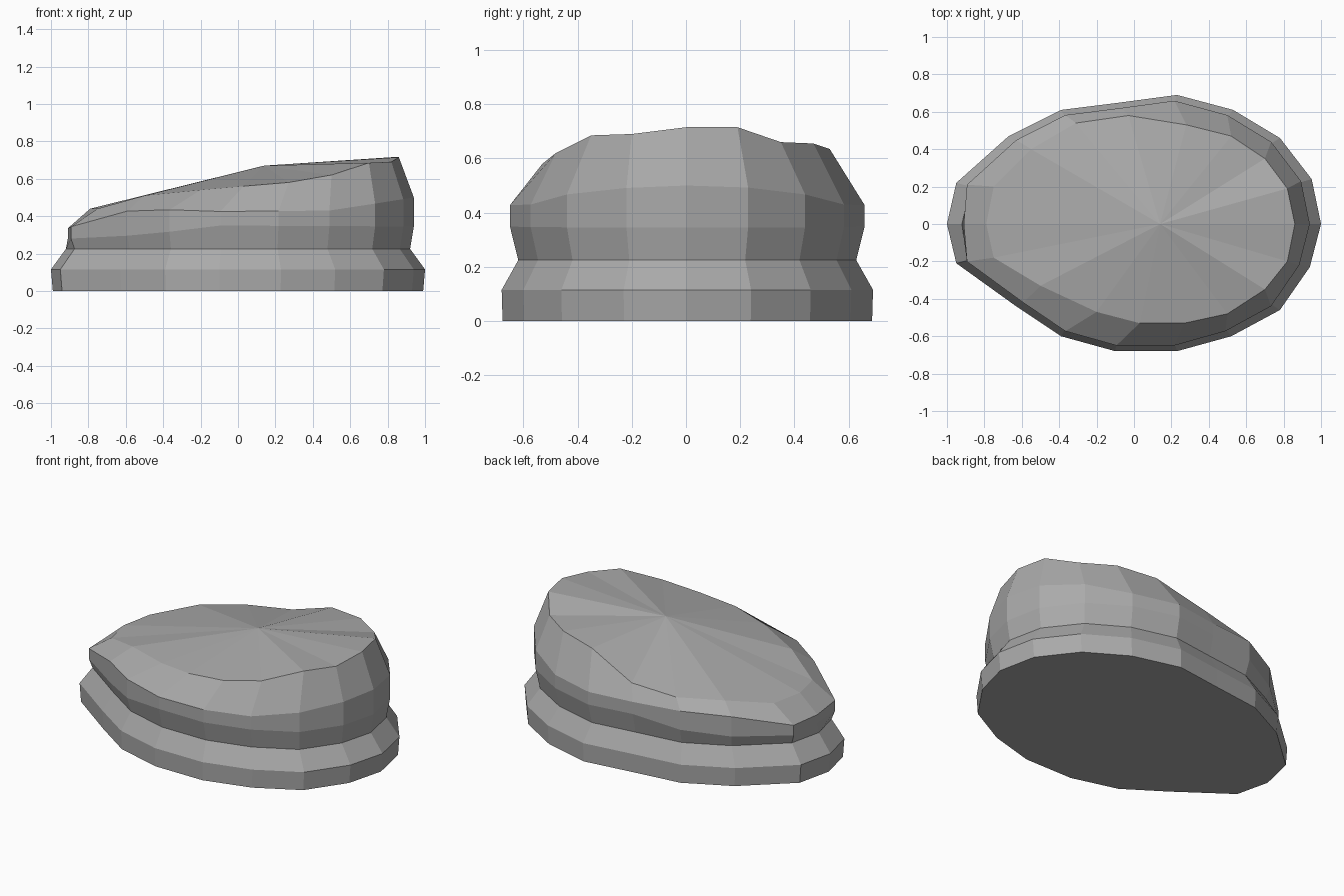
import bpy
import bmesh

cube = bpy.data.objects.get("Cube")
if cube:
    bpy.data.objects.remove(cube, do_unlink=True)


def make_material(name, colour):
    mat = bpy.data.materials.new(name)
    mat.use_nodes = True
    mat.diffuse_color = colour
    mat.node_tree.nodes["Principled BSDF"].inputs["Base Color"].default_value = colour
    return mat


def interpolate(stops, x):
    """Piecewise linear height along the length of the stone."""
    for (x0, z0), (x1, z1) in zip(stops, stops[1:]):
        if x <= x1:
            t = max(0, (x - x0) / (x1 - x0))
            return z0 + t * (z1 - z0)
    return stops[-1][1]


def add_ring(bm, points):
    return [bm.verts.new(p) for p in points]


def bridge(bm, lower, upper):
    for i in range(len(lower)):
        j = (i + 1) % len(lower)
        bm.faces.new((lower[i], lower[j], upper[j], upper[i]))


# Footprint of the lower ledge, counter-clockwise from the back left
outline = [
    (1, 0), (.95, .24), (.78, .46), (.53, .61), (.23, .69), (-.07, .65),
    (-.39, .61), (-.67, .47), (-.95, .22), (-1, 0), (-.95, -.21), (-.63, -.44),
    (-.39, -.6), (-.1, -.68), (.23, -.68), (.52, -.6), (.78, -.46), (.94, -.23),
]

# Rim of the sloping top, one point for each footprint corner
rim = [
    (.86, 0, .715), (.82, .19, .715), (.7, .35, .66), (.52, .47, .655),
    (.28, .53, .635), (-.03, .58, .52), (-.31, .54, .49), (-.55, .4, .48),
    (-.75, .2, .44), (-.79, 0, .44), (-.75, -.18, .44), (-.5, -.33, .51),
    (-.2, -.47, .54), (.03, -.53, .56), (.27, -.53, .58), (.5, -.48, .62),
    (.7, -.35, .685), (.82, -.2, .69),
]

# Heights of the bulging wall, lower towards the narrow end
bulge_low = [(-.9, .28), (-.5, .3), (-.1, .35), (.9, .345)]
bulge_high = [(-.91, .335), (-.86, .36), (-.54, .44), (-.1, .425), (.5, .43), (.94, .5)]


def scaled(sx, sy, height):
    return [(x * sx, y * sy, height(x * sx)) for x, y in outline]


# Stacked rings: ledge, waist, bulge and rim
rings = [
    scaled(.99, .995, lambda x: 0),
    scaled(1, 1, lambda x: .115),
    scaled(.92, .91, lambda x: .225),
    scaled(.94, .955, lambda x: interpolate(bulge_low, x)),
    scaled(.94, .955, lambda x: interpolate(bulge_high, x)),
    rim,
]
# The narrow end is pulled in a little
for ring in rings[3:5]:
    ring[:] = [(max(x, -.91), y, z) for x, y, z in ring]

bm = bmesh.new()
loops = [add_ring(bm, ring) for ring in rings]
for lower, upper in zip(loops, loops[1:]):
    bridge(bm, lower, upper)
bm.faces.new(list(reversed(loops[0])))

# Faceted top fanning out from one peak
peak = bm.verts.new((.14, 0, .67))
top = loops[-1]
for i in range(len(top)):
    bm.faces.new((top[i], top[(i + 1) % len(top)], peak))

bmesh.ops.recalc_face_normals(bm, faces=bm.faces)
mesh = bpy.data.meshes.new("boulder")
bm.to_mesh(mesh)
bm.free()

boulder = bpy.data.objects.new("boulder", mesh)
bpy.context.collection.objects.link(boulder)
mesh.materials.append(make_material("stone grey", (.4, .4, .4, 1)))
